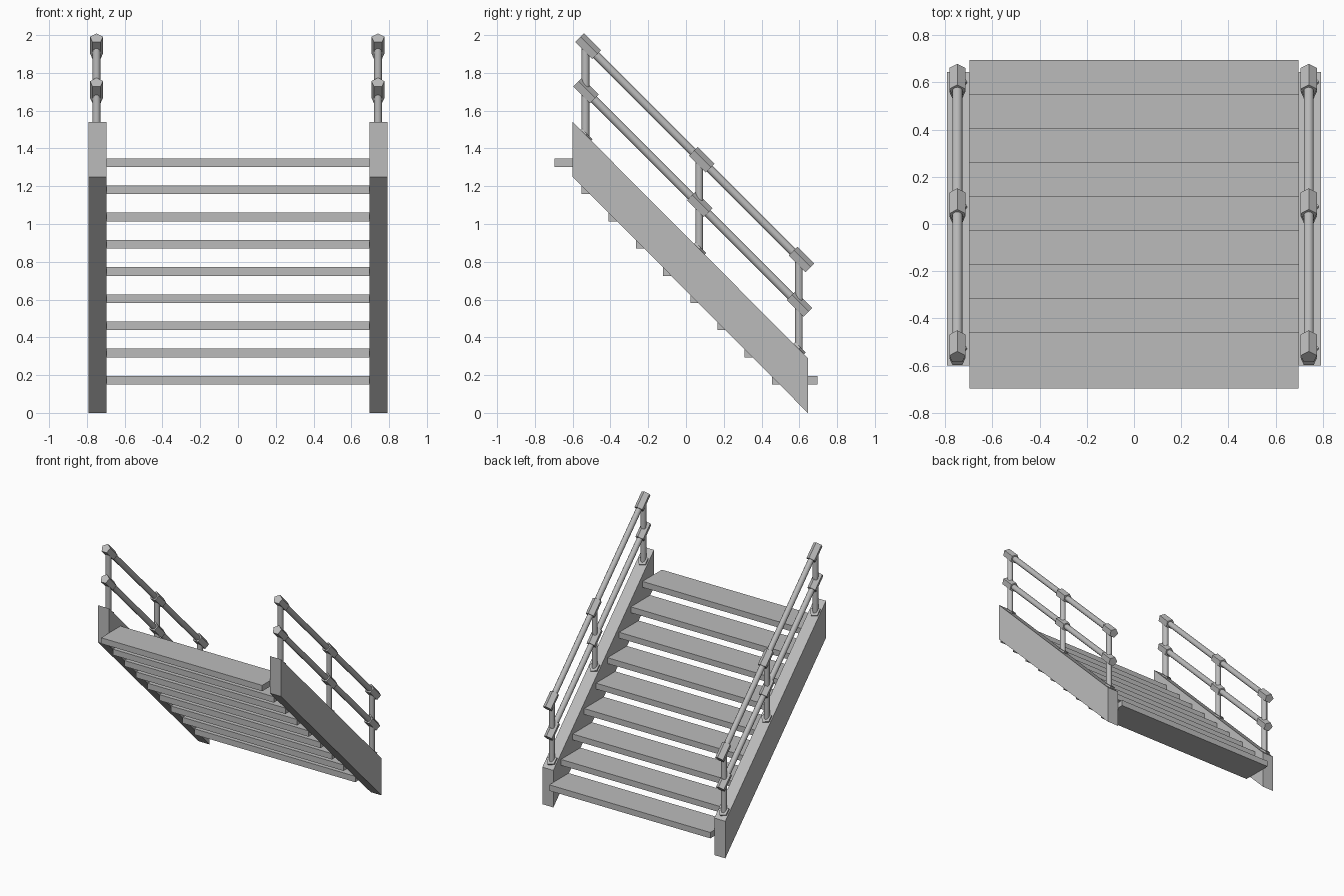
import bpy, bmesh
from mathutils import Vector, Matrix

cube = bpy.data.objects.get("Cube")
if cube:
    bpy.data.objects.remove(cube, do_unlink=True)

grey = bpy.data.materials.new("plain_grey")
grey.use_nodes = True
grey.diffuse_color = (0.5, 0.5, 0.5, 1)
grey.node_tree.nodes["Principled BSDF"].inputs["Base Color"].default_value = (0.5, 0.5, 0.5, 1)

SLOPE = Vector((0, 1, -1)).normalized()
NORMAL = Vector((0, 1, 1)).normalized()
SIDE = Vector((1, 0, 0))


def finish(name, bm):
    bmesh.ops.recalc_face_normals(bm, faces=bm.faces)
    mesh = bpy.data.meshes.new(name)
    bm.to_mesh(mesh)
    bm.free()
    mesh.materials.append(grey)
    obj = bpy.data.objects.new(name, mesh)
    bpy.context.collection.objects.link(obj)
    return obj


def prism(name, profile, x0, x1):
    """Extrude a (y, z) profile along x."""
    bm = bmesh.new()
    face = bm.faces.new([bm.verts.new((x0, y, z)) for y, z in profile])
    out = bmesh.ops.extrude_face_region(bm, geom=[face])
    verts = [v for v in out["geom"] if isinstance(v, bmesh.types.BMVert)]
    bmesh.ops.translate(bm, verts=verts, vec=(x1 - x0, 0, 0))
    return finish(name, bm)


def rod(name, start, end, radius, sides, corner, smooth=False):
    """Capped cylinder between two points, with its first corner facing 'corner'."""
    start, end = Vector(start), Vector(end)
    axis = (end - start).normalized()
    turn = Matrix((corner.cross(axis), corner, axis)).transposed().to_4x4()
    bm = bmesh.new()
    bmesh.ops.create_cone(bm, cap_ends=True, segments=sides, radius1=radius,
                          radius2=radius, depth=(end - start).length,
                          matrix=Matrix.Translation((start + end) / 2) @ turn)
    if smooth:
        for f in bm.faces:
            f.smooth = len(f.verts) == 4
        for e in bm.edges:
            e.smooth = all(len(f.verts) == 4 for f in e.link_faces)
    return finish(name, bm)


def sleeve(name, centre, half, radius, axis, corner):
    centre = Vector(centre)
    return rod(name, centre - axis * half, centre + axis * half, radius, 5, corner)


# Treads
STEP = 0.144
for i in range(9):
    y, z = 0.695 - i * STEP, 0.15 + i * STEP
    prism(f"tread_{i + 1}", [(y, z), (y, z + 0.046), (y - 0.24, z + 0.046), (y - 0.24, z)],
          -0.697, 0.697)

for label, s in (("right", -1), ("left", 1)):
    # Sloping side board
    prism(f"{label}_stringer", [(-0.6, 1.54), (-0.6, 1.25), (0.645, 0), (0.645, 0.29)],
          s * 0.697, s * 0.792)
    x = s * 0.745 - 0.004

    # Posts with base plates and pipe sleeves
    for place, y in (("top", -0.532), ("middle", 0.07), ("bottom", 0.598)):
        base, low, high = 0.937 - y, 1.172 - y, 1.416 - y
        rod(f"{label}_{place}_post", (x, y, base - 0.01), (x, y, high),
            0.021, 10, SIDE, True)
        sleeve(f"{label}_{place}_base_plate", (x, y, base), 0.012, 0.042, NORMAL, SIDE)
        sleeve(f"{label}_{place}_lower_sleeve", (x, y, low), 0.063, 0.036, SLOPE, NORMAL)
        sleeve(f"{label}_{place}_upper_sleeve", (x, y + 0.011, high - 0.009),
               0.063, 0.036, SLOPE, NORMAL)

    # Sloping rails
    for part, height in (("lower", 1.172), ("upper", 1.418)):
        rod(f"{label}_{part}_rail", (x, -0.54, height + 0.54), (x, 0.61, height - 0.61),
            0.022, 10, NORMAL, True)
